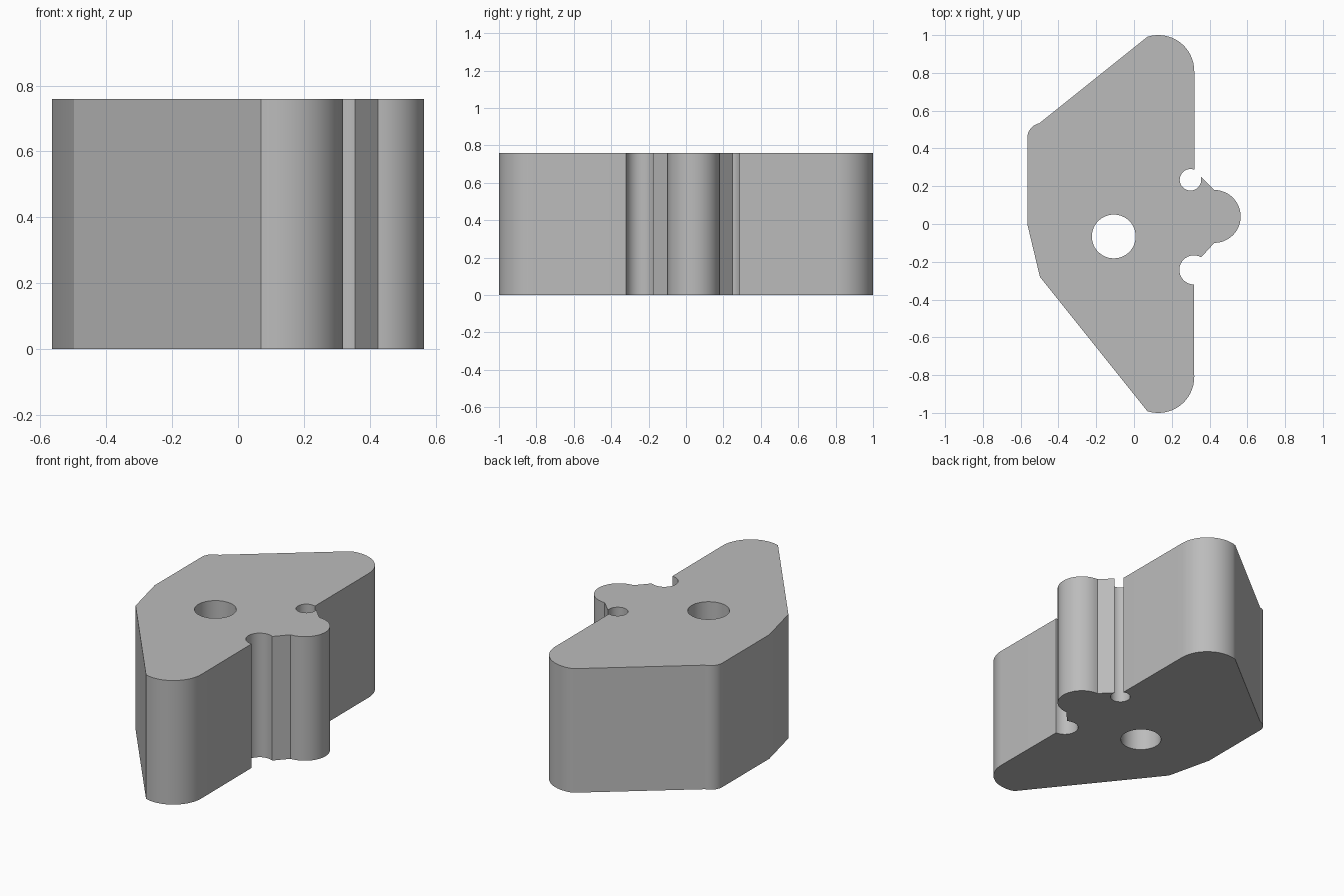
import bpy, bmesh
from math import cos, sin, radians

cube = bpy.data.objects.get("Cube")
if cube:
    bpy.data.objects.remove(cube)

HEIGHT = 0.76


def arc(cx, cy, r, start, end, steps=16):
    """Points along an arc, angles in degrees."""
    angles = [radians(start + (end - start) * i / steps) for i in range(steps + 1)]
    return [(cx + r * cos(a), cy + r * sin(a)) for a in angles]


# Outline, counter-clockwise from the front tip
outline = (
    arc(0.129, -0.81, 0.19, -108, 0)              # rounded front tip
    + arc(0.317, -0.243, 0.077, -90, -300, 24)    # large relief notch
    + arc(0.425, 0.04, 0.14, -90, 90, 24)         # rounded nose
    + [(0.355, 0.25)]                             # nose shoulder
    + arc(0.299, 0.234, 0.057, 0, -292, 28)       # small relief notch
    + arc(0.129, 0.81, 0.19, 0, 108)              # rounded back tip
    + arc(-0.485, 0.455, 0.08, 102, 180)          # small rounded corner
    + [(-0.565, 0.0), (-0.498, -0.28)]            # chamfered side
)
bore = arc(-0.107, -0.066, 0.116, 0, 360, 48)[:-1]

# Fill the outline around the bore, then raise it into a block
bm = bmesh.new()
edges = []
for loop in (outline, bore):
    verts = [bm.verts.new((x, y, 0)) for x, y in loop]
    edges += [bm.edges.new((a, b)) for a, b in zip(verts, verts[1:] + verts[:1])]
bmesh.ops.triangle_fill(bm, edges=edges, use_beauty=True, normal=(0, 0, 1))
raised = bmesh.ops.extrude_face_region(bm, geom=bm.faces[:], use_keep_orig=True)
top = [v for v in raised["geom"] if isinstance(v, bmesh.types.BMVert)]
bmesh.ops.translate(bm, verts=top, vec=(0, 0, HEIGHT))
bmesh.ops.recalc_face_normals(bm, faces=bm.faces[:])
mesh = bpy.data.meshes.new("profile_block")
bm.to_mesh(mesh)
bm.free()

block = bpy.data.objects.new("profile_block", mesh)
bpy.context.collection.objects.link(block)

# Plain grey finish
grey = bpy.data.materials.new("plain_grey")
grey.use_nodes = True
grey.diffuse_color = (0.5, 0.5, 0.5, 1)
grey.node_tree.nodes["Principled BSDF"].inputs["Base Color"].default_value = (0.5, 0.5, 0.5, 1)
mesh.materials.append(grey)

# Smooth curved walls, sharp rims
bpy.ops.object.select_all(action="DESELECT")
block.select_set(True)
bpy.context.view_layer.objects.active = block
bpy.ops.object.shade_smooth_by_angle(angle=radians(25))
